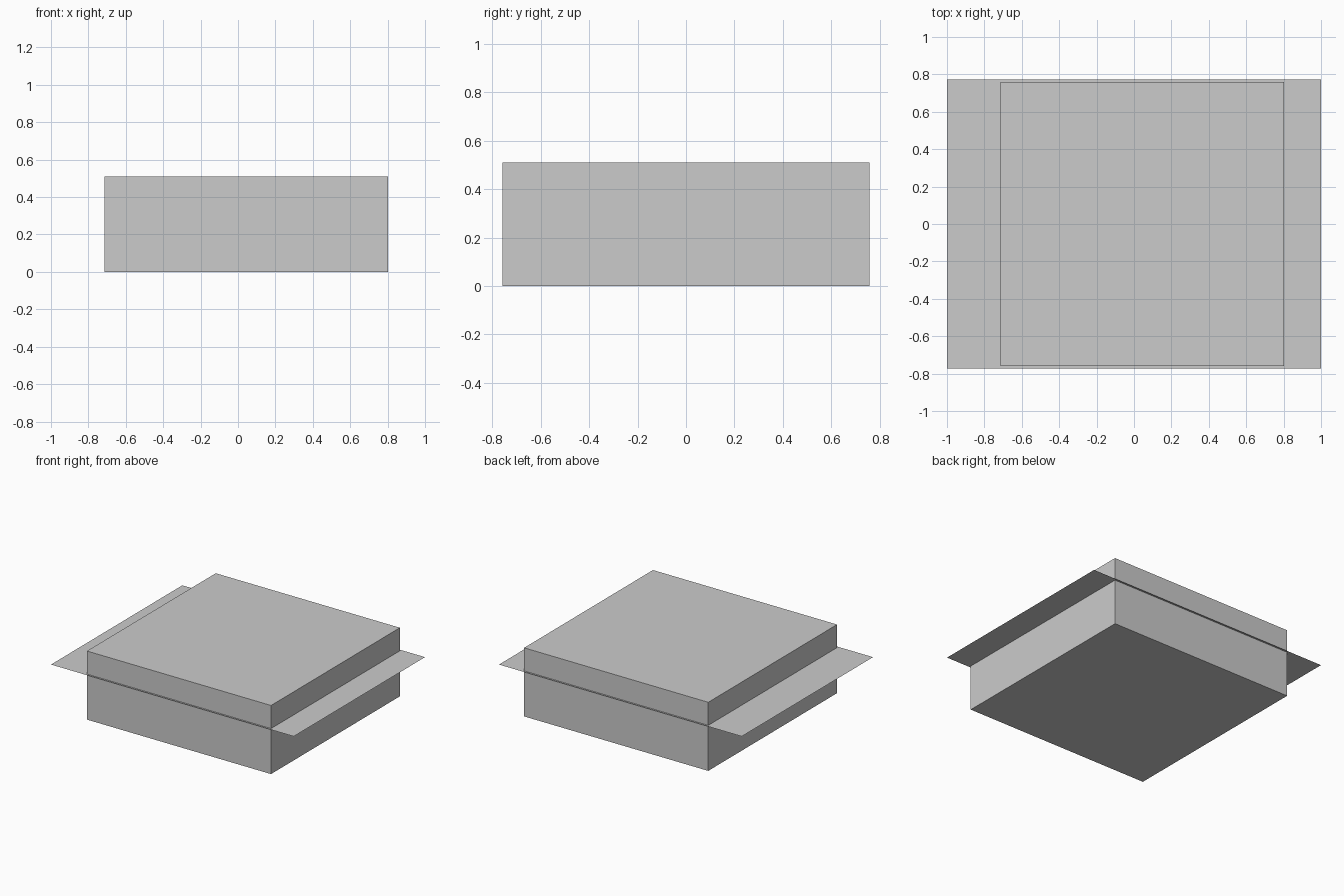
import bpy

if "Cube" in bpy.data.objects:
    bpy.data.objects.remove(bpy.data.objects["Cube"])

# Main box body, sitting on the ground and slightly offset to +x
X0, X1, HALF_Y, TOP = -0.714, 0.803, 0.758, 0.511
bpy.ops.mesh.primitive_cube_add(size=1, location=((X0 + X1) / 2, 0, TOP / 2))
body = bpy.context.object
body.name = "box_body"
body.scale = (X1 - X0, 2 * HALF_Y, TOP)
bpy.ops.object.transform_apply(location=False, rotation=False, scale=True)

# Thin flat sheet cutting through the box
bpy.ops.mesh.primitive_plane_add(size=1, location=(0, 0, 0.339))
sheet = bpy.context.object
sheet.name = "flat_sheet"
sheet.scale = (2.0, 1.545, 1)
bpy.ops.object.transform_apply(location=False, rotation=False, scale=True)
